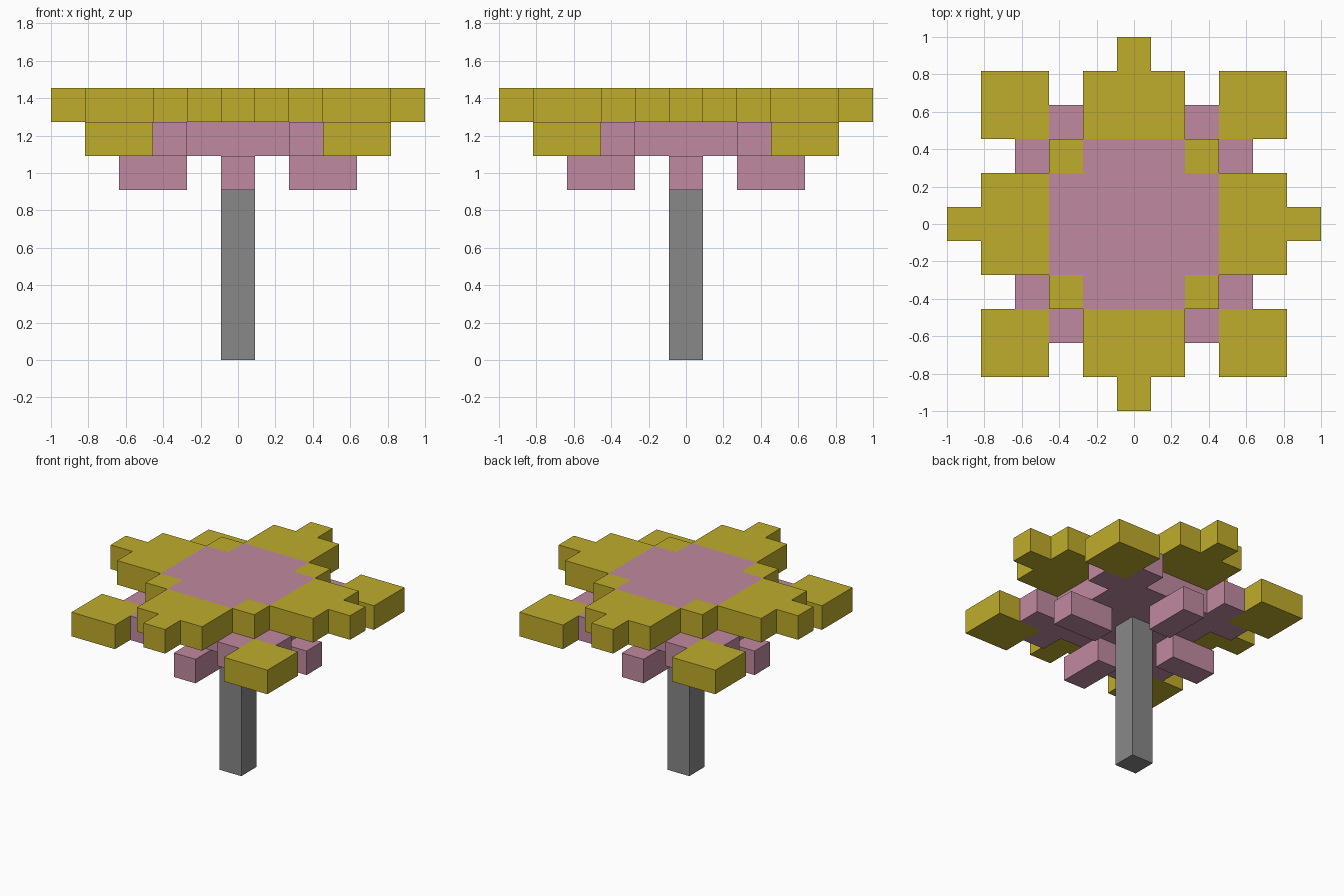
import bpy
import bmesh
from math import pi
from mathutils import Matrix

cube = bpy.data.objects.get("Cube")
if cube:
    bpy.data.objects.remove(cube, do_unlink=True)

U = 2 / 11  # side of one block


def material(name, rgb):
    mat = bpy.data.materials.new(name)
    mat.use_nodes = True
    mat.diffuse_color = (*rgb, 1)
    mat.node_tree.nodes["Principled BSDF"].inputs["Base Color"].default_value = (*rgb, 1)
    return mat


GREY = material("trunk grey", (0.246, 0.246, 0.246))
PINK = material("blossom pink", (0.527, 0.255, 0.352))
YELLOW = material("leaf yellow", (0.521, 0.413, 0.025))


def slab(name, outline, bottom, height, mat, turn=0):
    """Extrude an outline given in blocks, turned by quarter turns about z."""
    bm = bmesh.new()
    face = bm.faces.new([bm.verts.new((x * U, y * U, bottom * U)) for x, y in outline])
    top = bmesh.ops.extrude_face_region(bm, geom=[face])["geom"]
    bmesh.ops.translate(bm, vec=(0, 0, height * U),
                        verts=[v for v in top if isinstance(v, bmesh.types.BMVert)])
    bmesh.ops.rotate(bm, verts=bm.verts, matrix=Matrix.Rotation(turn * pi / 2, 3, "Z"))
    bmesh.ops.recalc_face_normals(bm, faces=bm.faces)
    mesh = bpy.data.meshes.new(name)
    bm.to_mesh(mesh)
    bm.free()
    mesh.materials.append(mat)
    obj = bpy.data.objects.new(name, mesh)
    bpy.context.collection.objects.link(obj)
    return obj


def rect(x0, x1, y0, y1):
    return [(x0, y0), (x1, y0), (x1, y1), (x0, y1)]


def four(name, outline, bottom, mat):
    for turn, side in enumerate(("left", "back", "right", "front")):
        slab(f"{name}_{side}", outline, bottom, 1, mat, turn)


# Trunk and the solid core of the crown
slab("trunk", rect(-.5, .5, -.5, .5), 0, 6, GREY)
slab("crown_core", rect(-2.5, 2.5, -2.5, 2.5), 6, 1, PINK)

# Cross-shaped crown top
cross = []
for sx, sy in ((1, 1), (-1, 1), (-1, -1), (1, -1)):
    corner = [(2.5 * sx, 1.5 * sy), (1.5 * sx, 1.5 * sy), (1.5 * sx, 2.5 * sy)]
    cross += corner if sx * sy > 0 else corner[::-1]
slab("crown_top", cross, 7, 1, PINK)

# Low branches under the crown
four("low_branch", rect(1.5, 3.5, -.5, .5), 5, PINK)

# Paired twigs reaching to the corner leaves
four("twig_a", rect(2.5, 3.5, 1.5, 2.5), 6, PINK)
four("twig_b", rect(2.5, 3.5, -2.5, -1.5), 6, PINK)

# Corner leaves, one block lower than the top
four("corner_leaf", rect(2.5, 4.5, 2.5, 4.5), 6, YELLOW)

# Inner leaves filling the notches of the cross
four("inner_leaf", rect(1.5, 2.5, 1.5, 2.5), 7, YELLOW)

# Side leaves with a pointed tip
tip = [(2.5, -1.5), (4.5, -1.5), (4.5, -.5), (5.5, -.5),
       (5.5, .5), (4.5, .5), (4.5, 1.5), (2.5, 1.5)]
four("side_leaf", tip, 7, YELLOW)
